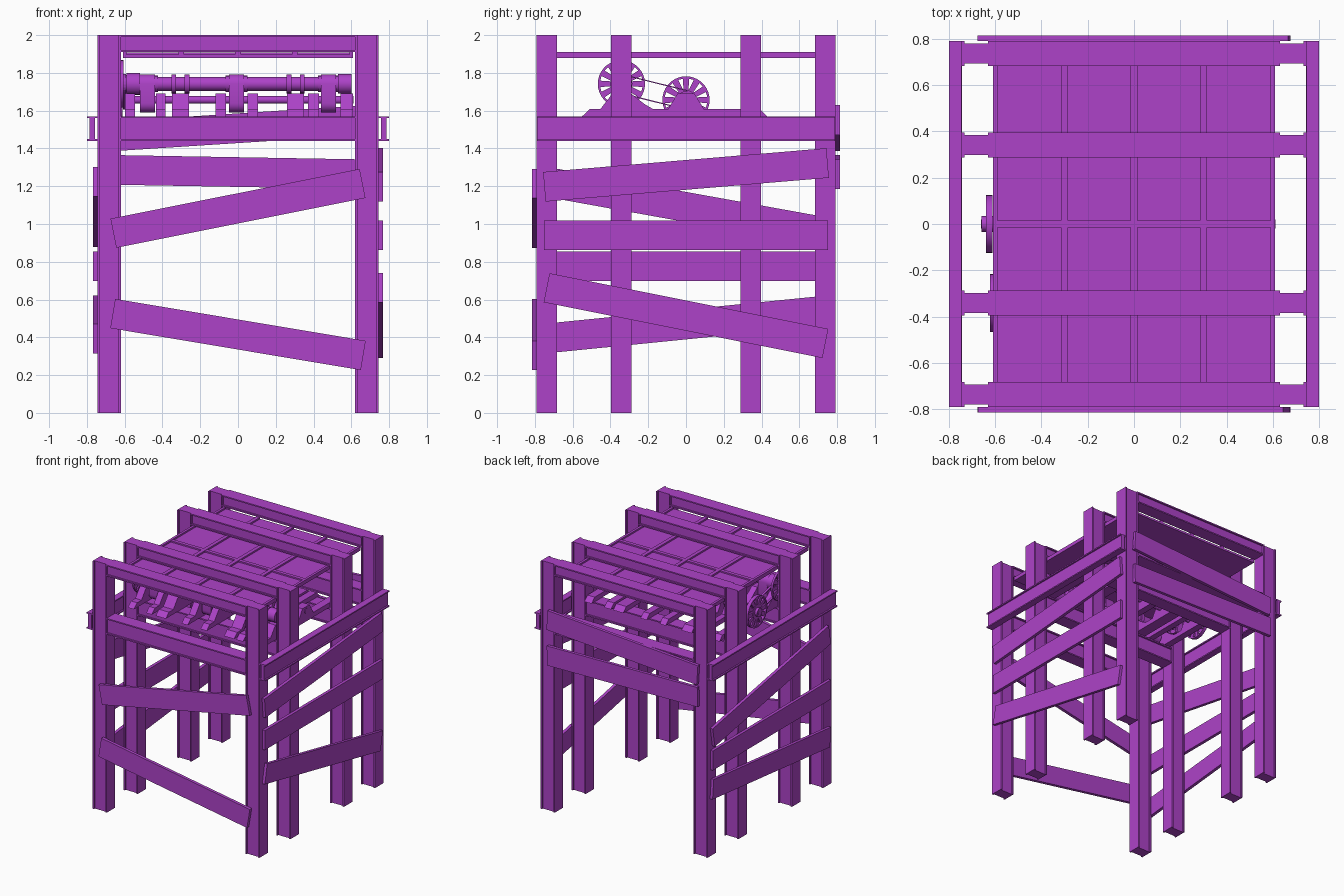
import bpy, bmesh
from math import sin, cos, pi, radians, atan2, hypot

if "Cube" in bpy.data.objects:
    bpy.data.objects.remove(bpy.data.objects["Cube"])

mat = bpy.data.materials.new("purple_paint")
mat.diffuse_color = (0.42, 0.055, 0.58, 1)
mat.use_nodes = True
mat.node_tree.nodes["Principled BSDF"].inputs["Base Color"].default_value = mat.diffuse_color


def add_prism(bm, pts, axis, a0, a1):
    """Extrude a 2D outline along an axis (outline uses the other two axes in order)."""
    def place(p, q, a):
        return {'x': (a, p, q), 'y': (p, a, q), 'z': (p, q, a)}[axis]
    lo = [bm.verts.new(place(p, q, a0)) for p, q in pts]
    hi = [bm.verts.new(place(p, q, a1)) for p, q in pts]
    n = len(pts)
    bm.faces.new(lo)
    bm.faces.new(hi)
    for i in range(n):
        j = (i + 1) % n
        bm.faces.new((lo[i], lo[j], hi[j], hi[i]))


def finish(name, bm, smooth=False):
    bmesh.ops.recalc_face_normals(bm, faces=bm.faces[:])
    me = bpy.data.meshes.new(name)
    bm.to_mesh(me)
    bm.free()
    me.materials.append(mat)
    ob = bpy.data.objects.new(name, me)
    bpy.context.collection.objects.link(ob)
    if smooth:
        bpy.ops.object.select_all(action='DESELECT')
        ob.select_set(True)
        bpy.context.view_layer.objects.active = ob
        bpy.ops.object.shade_smooth_by_angle(angle=radians(35))
    return ob


def prism(name, pts, axis, a0, a1, smooth=False):
    bm = bmesh.new()
    add_prism(bm, pts, axis, a0, a1)
    return finish(name, bm, smooth)


def rect(p0, p1, q0, q1):
    return [(p0, q0), (p1, q0), (p1, q1), (p0, q1)]


def circle(p, q, r, n=20):
    return [(p + r * cos(2 * pi * i / n), q + r * sin(2 * pi * i / n)) for i in range(n)]


def i_profile(p, q, w, h, flange, web):
    """I section with flanges at the top and bottom of q."""
    half = [(w/2, -h/2), (w/2, -h/2+flange), (web/2, -h/2+flange),
            (web/2, h/2-flange), (w/2, h/2-flange), (w/2, h/2)]
    return [(p+a, q+b) for a, b in half] + [(p-a, q+b) for a, b in reversed(half)]


def plank(name, axis, a0, a1, zc, angle, length, width=0.157):
    c, s = cos(radians(angle)), sin(radians(angle))
    pts = [(u*c - v*s, zc + u*s + v*c) for u, v in
           rect(-length/2, length/2, -width/2, width/2)]
    return prism(name, pts, axis, a0, a1)


# Posts and cross beams of the four portal frames
for y in (-0.737, -0.342, 0.342, 0.737):
    for s in (-1, 1):
        prof = [(b, a) for a, b in i_profile(y, s*0.682, 0.108, 0.125, 0.012, 0.086)]
        prism("post", prof, 'z', 0, 2)
    prism("roof_beam", i_profile(y, 1.955, 0.108, 0.09, 0.01, 0.08), 'x', -0.622, 0.622)
    prism("floor_beam", i_profile(y, 1.505, 0.108, 0.13, 0.01, 0.08), 'x', -0.622, 0.622)

# Side rails
for s in (-1, 1):
    prism("side_rail", i_profile(s*0.772, 1.505, 0.054, 0.13, 0.01, 0.03), 'y', -0.79, 0.79)

# Roof panel with ribs and edge frames
prism("roof_panel", rect(-0.61, 0.61, -0.69, 0.69), 'z', 1.88, 1.897)
for x in (-0.6, -0.3, 0, 0.3, 0.6):
    w = 0.01 if abs(x) > 0.5 else 0.015
    prism("roof_rib", rect(x-w, x+w, -0.69, 0.69), 'z', 1.885, 1.91)
prism("roof_cross_rib", rect(-0.6, 0.6, -0.015, 0.015), 'z', 1.885, 1.908)

# Bracing planks: axis, depth range, centre height, tilt, length
for name, axis, a0, a1, zc, ang, ln in (
        ("front_plank", 'y', -0.815, -0.79, 1.083, 11.3, 1.345),
        ("front_plank", 'y', -0.815, -0.79, 0.415, -9.5, 1.345),
        ("back_plank", 'y', 0.79, 0.815, 1.507, 3.7, 1.345),
        ("back_plank", 'y', 0.79, 0.815, 1.275, -1.0, 1.345),
        ("right_plank", 'x', 0.742, 0.767, 1.26, 4.8, 1.505),
        ("right_plank", 'x', 0.742, 0.767, 0.94, 0, 1.505),
        ("right_plank", 'x', 0.742, 0.767, 0.515, -11.3, 1.505),
        ("left_plank", 'x', -0.767, -0.742, 1.09, -10.2, 1.505),
        ("left_plank", 'x', -0.767, -0.742, 0.776, 0, 1.505),
        ("left_plank", 'x', -0.767, -0.742, 0.468, 5.7, 1.505)):
    plank(name, axis, a0, a1, zc, ang, ln)

# Drive shafts
Y1, Z1, Y2, Z2 = -0.342, 1.742, 0.0, 1.657
prism("cam_shaft", circle(Y1, Z1, 0.037), 'x', -0.6, 0.6, True)
prism("drive_shaft", circle(Y2, Z2, 0.02), 'x', -0.66, 0.612, True)
prism("shaft_nut", circle(Y2, Z2, 0.034, 12), 'x', -0.658, -0.6, True)
prism("left_collar", circle(Y1, Z1, 0.058), 'x', -0.59, -0.52, True)
prism("right_collar", circle(Y1, Z1, 0.052), 'x', 0.53, 0.6, True)

# Base runners with sloped ends, bearing pedestals, shaft rings
runner = [(-0.55, 1.57), (0.43, 1.57), (0.39, 1.608), (-0.51, 1.608)]
pedestal1 = [(-0.46, 1.6), (-0.16, 1.6), (-0.22, 1.635), (-0.29, 1.69), (-0.39, 1.69)]
pedestal2 = [(-0.1, 1.6), (0.1, 1.6), (0.045, 1.69), (-0.045, 1.69)]
for x, w in ((-0.572, 0.055), (-0.41, 0.05), (-0.305, 0.09), (-0.092, 0.055),
             (0.078, 0.055), (0.305, 0.09), (0.4, 0.06), (0.575, 0.065)):
    prism("base_runner", runner, 'x', x-w/2, x+w/2)
    prism("drive_bearing", pedestal2, 'x', x-w/2, x+w/2)
    prism("cam_bearing", pedestal1, 'x', x-w/2, x+w/2)
    if w == 0.09:
        for d in (-0.035, 0.035):
            prism("shaft_ring", circle(Y1, Z1, 0.05), 'x', x+d-0.013, x+d+0.013, True)

# Cams hanging from the front shaft
cam = [(Y1 + 0.05*cos(pi*i/10), Z1 + 0.05*sin(pi*i/10)) for i in range(11)]
cam += [(Y1 - 0.05*cos(pi*i/10), 1.64 - 0.05*sin(pi*i/10)) for i in range(11)]
for x in (-0.48, -0.008, 0.48):
    prism("cam", cam, 'x', x-0.04, x+0.04, True)
    prism("cam_hub", circle(Y1, Z1, 0.043), 'x', x-0.057, x+0.057, True)


# Spoked wheels
def wheel(name, y, z, x0, x1, r=0.125, spokes=12):
    bm = bmesh.new()
    n = 36
    rings = [[bm.verts.new((x, y + rr*cos(2*pi*i/n), z + rr*sin(2*pi*i/n))) for i in range(n)]
             for x, rr in ((x0, r), (x1, r), (x1, r-0.012), (x0, r-0.012))]
    for k in range(4):
        a, b = rings[k], rings[(k+1) % 4]
        for i in range(n):
            j = (i+1) % n
            bm.faces.new((a[i], a[j], b[j], b[i]))
    m = (x1 - x0) * 0.2
    for k in range(spokes):
        t = 2*pi*k/spokes
        pts = [(y + u*cos(t) - v*sin(t), z + u*sin(t) + v*cos(t)) for u, v in
               ((0.05, -0.013), (r-0.008, -0.017), (r-0.008, 0.017), (0.05, 0.013))]
        add_prism(bm, pts, 'x', x0+m, x1-m)
    add_prism(bm, circle(y, z, 0.058, 24), 'x', x0+m/2, x1-m/2)
    return finish(name, bm, True)


wheel("upper_wheel", Y1, Z1, -0.622, -0.605)
wheel("lower_wheel", Y2, Z2, -0.64, -0.612)

# Belt running round both hubs
ang = atan2(Z2-Z1, Y2-Y1)
L = hypot(Y2-Y1, Z2-Z1)


def belt_loop(r):
    pts = []
    for cy, cz, start in ((Y2, Z2, -pi/2), (Y1, Z1, pi/2)):
        pts += [(cy + r*cos(ang+start+pi*i/10), cz + r*sin(ang+start+pi*i/10)) for i in range(11)]
    return pts


bm = bmesh.new()
loops = [[bm.verts.new((x, p, q)) for p, q in belt_loop(r)]
         for x, r in ((-0.608, 0.052), (-0.592, 0.052), (-0.592, 0.046), (-0.608, 0.046))]
for k in range(4):
    a, b = loops[k], loops[(k+1) % 4]
    for i in range(22):
        j = (i+1) % 22
        bm.faces.new((a[i], a[j], b[j], b[i]))
finish("drive_belt", bm)
for y, z in ((Y1, Z1), (Y2, Z2)):
    prism("belt_pulley", circle(y, z, 0.046), 'x', -0.61, -0.59, True)
